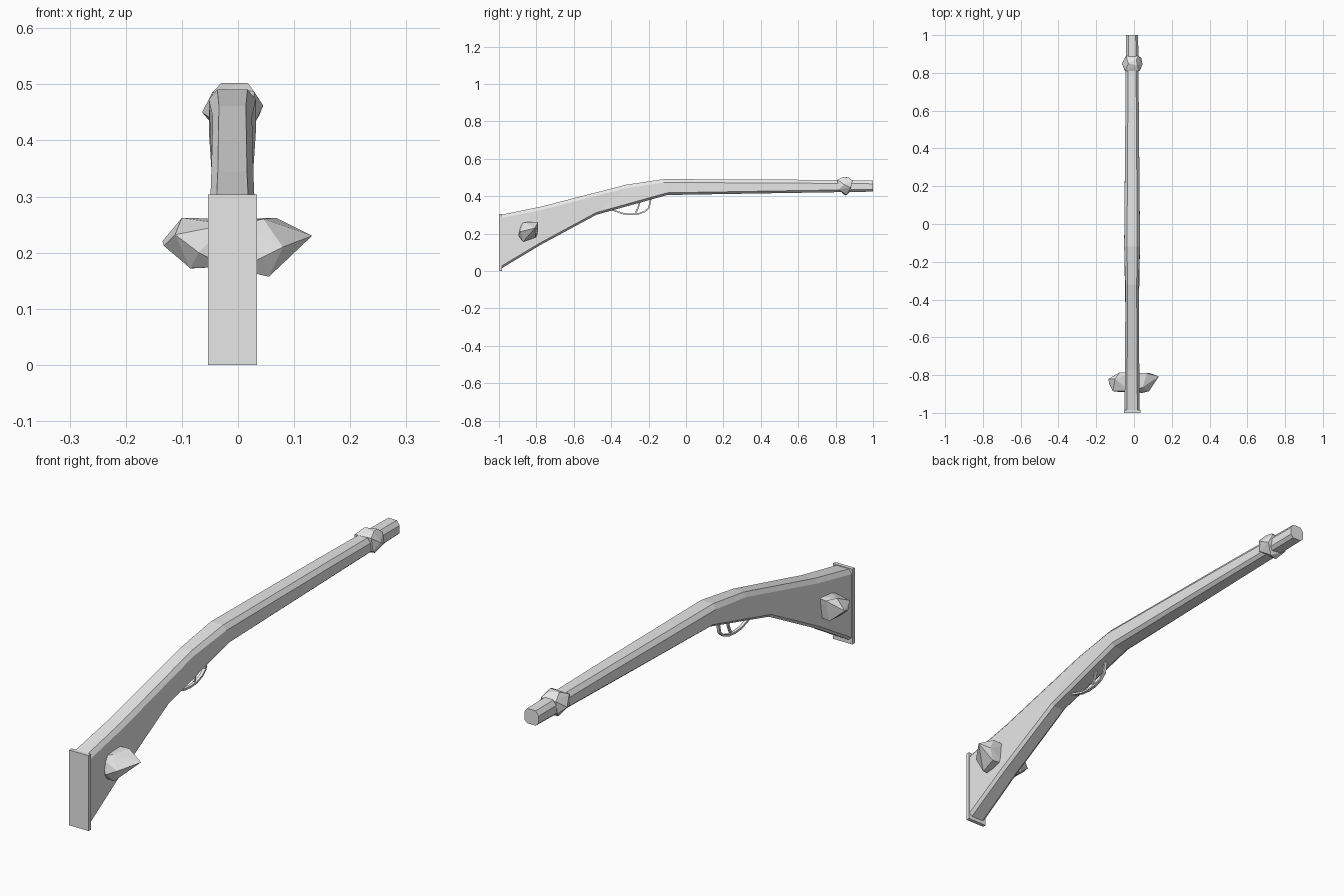
import bpy, bmesh, math
from mathutils import Vector

CX = -0.01  # centre line of the gun

grey = bpy.data.materials.new("grey")
grey.diffuse_color = (0.8, 0.8, 0.8, 1)


def finish(name, bm):
    bmesh.ops.recalc_face_normals(bm, faces=bm.faces)
    me = bpy.data.meshes.new(name)
    bm.to_mesh(me)
    bm.free()
    me.materials.append(grey)
    ob = bpy.data.objects.new(name, me)
    bpy.context.collection.objects.link(ob)
    return ob


def loft(name, rings):
    bm = bmesh.new()
    loops = [[bm.verts.new(p) for p in r] for r in rings]
    n = len(loops[0])
    for a, b in zip(loops, loops[1:]):
        for i in range(n):
            j = (i + 1) % n
            bm.faces.new((a[i], a[j], b[j], b[i]))
    bm.faces.new(loops[0])
    bm.faces.new(loops[-1])
    return finish(name, bm)


def hull(name, points):
    bm = bmesh.new()
    for p in points:
        bm.verts.new(p)
    res = bmesh.ops.convex_hull(bm, input=bm.verts)
    loose = {e for e in res["geom_interior"] + res["geom_unused"]
             if isinstance(e, bmesh.types.BMVert)}
    bmesh.ops.delete(bm, geom=list(loose), context='VERTS')
    return finish(name, bm)


def bar(name, path, hx, t):
    """Thin rectangular strip swept along a path of (y, z) points."""
    pts = [Vector(p) for p in path]
    rings = []
    for i, p in enumerate(pts):
        d = (pts[min(i + 1, len(pts) - 1)] - pts[max(i - 1, 0)]).normalized()
        n = Vector((-d.y, d.x)) * t
        rings.append([(CX + sx * hx, p.x + s * n.x, p.y + s * n.y)
                      for sx, s in ((-1, -1), (1, -1), (1, 1), (-1, 1))])
    return loft(name, rings)


# Stock and barrel: top y, top z, bottom y, bottom z, half width, flat half width
stations = [
    (-0.99, 0.300, -0.99, 0.012, 0.040, 0.028),
    (-0.77, 0.345, -0.78, 0.138, 0.038, 0.026),
    (-0.32, 0.461, -0.48, 0.300, 0.035, 0.024),
    (-0.12, 0.491, -0.10, 0.406, 0.042, 0.027),
    (0.55, 0.488, 0.55, 0.417, 0.036, 0.023),
    (1.00, 0.484, 1.00, 0.424, 0.032, 0.019),
]
rings = []
for yt, zt, yb, zb, w, f in stations:
    half = [(f, yt, zt), (w, yt, zt - 0.018), (w, yb, zb + 0.012), (f, yb, zb)]
    rings.append([(CX + x, y, z) for x, y, z in half] +
                 [(CX - x, y, z) for x, y, z in reversed(half)])
loft("stock_and_barrel", rings)

# Butt plate
loft("butt_plate", [[(CX + sx * 0.0435, y, z)
                     for sx, z in ((-1, 0), (1, 0), (1, 0.304), (-1, 0.304))]
                    for y in (-1.0, -0.985)])

# Trigger guard and trigger
bar("trigger_guard", [(-0.40, 0.328), (-0.37, 0.318), (-0.335, 0.306),
                      (-0.295, 0.302), (-0.255, 0.305), (-0.22, 0.318),
                      (-0.198, 0.338), (-0.188, 0.385)], 0.006, 0.004)
bar("trigger", [(-0.245, 0.375), (-0.254, 0.345), (-0.268, 0.312)], 0.004, 0.004)

# Faceted stones on both sides of the butt
hull("right_stone", [
    (0, -0.885, 0.25), (0, -0.79, 0.26), (0, -0.80, 0.18), (0, -0.885, 0.17),
    (0.045, -0.865, 0.260), (0.068, -0.79, 0.262), (0.132, -0.807, 0.230),
    (0.080, -0.885, 0.210), (0.055, -0.870, 0.157), (0.060, -0.805, 0.178),
    (0.040, -0.895, 0.190), (0.085, -0.79, 0.220)])
hull("left_stone", [
    (-0.02, -0.885, 0.25), (-0.02, -0.79, 0.26), (-0.02, -0.80, 0.18),
    (-0.02, -0.88, 0.175), (-0.100, -0.82, 0.262), (-0.075, -0.785, 0.258),
    (-0.135, -0.82, 0.220), (-0.132, -0.845, 0.212), (-0.112, -0.885, 0.232),
    (-0.070, -0.89, 0.200), (-0.085, -0.86, 0.172), (-0.080, -0.80, 0.172)])

# Faceted stone near the muzzle
hull("muzzle_stone", [
    (-0.030, 0.85, 0.502), (0.018, 0.84, 0.502), (0.012, 0.87, 0.500),
    (-0.046, 0.81, 0.485), (0.028, 0.81, 0.488), (-0.042, 0.89, 0.482),
    (0.024, 0.89, 0.482), (-0.064, 0.85, 0.450), (0.045, 0.845, 0.462),
    (0.038, 0.88, 0.445), (-0.050, 0.815, 0.440), (0.032, 0.815, 0.435),
    (-0.046, 0.885, 0.432), (-0.025, 0.85, 0.404), (0.010, 0.86, 0.406)])
